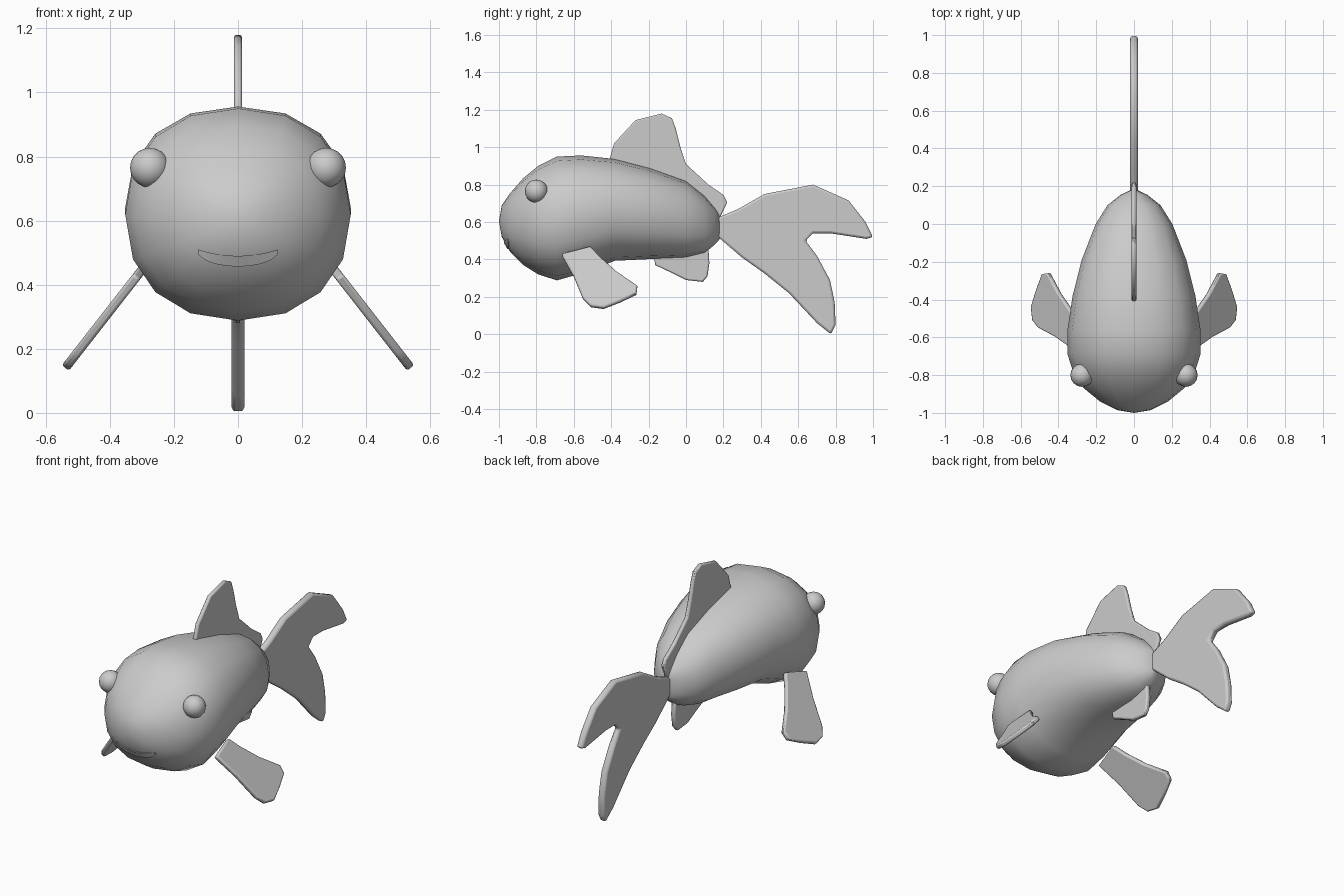
import bpy, bmesh, math
from mathutils import Vector
from mathutils.bvhtree import BVHTree

if "Cube" in bpy.data.objects:
    bpy.data.objects.remove(bpy.data.objects["Cube"])


def finish(name, bm, angle=45):
    bmesh.ops.recalc_face_normals(bm, faces=bm.faces)
    me = bpy.data.meshes.new(name)
    bm.to_mesh(me)
    bm.free()
    ob = bpy.data.objects.new(name, me)
    bpy.context.collection.objects.link(ob)
    bpy.ops.object.select_all(action='DESELECT')
    ob.select_set(True)
    bpy.context.view_layer.objects.active = ob
    bpy.ops.object.shade_smooth_by_angle(angle=math.radians(angle))
    return ob


def fin(name, outline, half, place=lambda y, z: (0, y, z), normal=(1, 0, 0)):
    """Flat (y, z) outline thickened to both sides, with a softened rim."""
    bm = bmesh.new()
    n = Vector(normal).normalized() * half
    face = bm.faces.new([bm.verts.new(Vector(place(y, z)) - n) for y, z in outline])
    res = bmesh.ops.extrude_face_region(bm, geom=[face], use_keep_orig=True)
    moved = [v for v in res['geom'] if isinstance(v, bmesh.types.BMVert)]
    bmesh.ops.translate(bm, verts=moved, vec=2 * n)
    ob = finish(name, bm)
    bev = ob.modifiers.new("soft_rim", 'BEVEL')
    bev.width = half * 0.6
    bev.segments = 2
    bev.limit_method = 'ANGLE'
    bev.angle_limit = math.radians(60)
    return ob


# Body: 16-sided slightly squared rings (y, top, bottom, half width)
RINGS = [(-0.985, 0.69, 0.52, 0.09), (-0.94, 0.755, 0.44, 0.18),
         (-0.87, 0.835, 0.37, 0.265), (-0.79, 0.90, 0.32, 0.32),
         (-0.69, 0.95, 0.288, 0.352), (-0.56, 0.956, 0.325, 0.352),
         (-0.38, 0.937, 0.393, 0.325), (-0.19, 0.888, 0.402, 0.277),
         (0.0, 0.82, 0.41, 0.203), (0.10, 0.74, 0.435, 0.14),
         (0.155, 0.675, 0.48, 0.07), (0.183, 0.635, 0.512, 0.012)]
SIDES = 16


def power(v):
    return math.copysign(abs(v) ** 0.9, v) if abs(v) > 1e-6 else 0.0


bm = bmesh.new()
rings = []
for y, top, bottom, w in RINGS:
    angles = [2 * math.pi * i / SIDES for i in range(SIDES)]
    rings.append([bm.verts.new((w * power(math.sin(a)), y,
                  (top + bottom) / 2 + (top - bottom) / 2 * power(math.cos(a))))
                  for a in angles])
nose = bm.verts.new((0, -1.0, 0.605))
for i in range(SIDES):
    j = (i + 1) % SIDES
    bm.faces.new((nose, rings[0][i], rings[0][j]))
    for a, b in zip(rings, rings[1:]):
        bm.faces.new((a[i], b[i], b[j], a[j]))
bm.faces.new(rings[-1])
bmesh.ops.recalc_face_normals(bm, faces=bm.faces)
skin = BVHTree.FromBMesh(bm)
finish("body", bm, 60)

# Mouth: crescent strip laid on the face
bm = bmesh.new()
rows = []
for i in range(13):
    t = -1 + i / 6
    x = 0.125 * t
    hi = 0.49 + 0.02 * t * t
    lo = 0.457 + 0.024 * t * t + 0.014 * t ** 6
    row = []
    for k in range(4):
        z = lo + (hi - lo) * k / 3
        hit = skin.ray_cast(Vector((x, -2, z)), Vector((0, 1, 0)))[0]
        row.append(bm.verts.new((x, hit.y - 0.006, z)))
    rows.append(row)
for a, b in zip(rows, rows[1:]):
    for k in range(3):
        bm.faces.new((a[k], b[k], b[k + 1], a[k + 1]))
res = bmesh.ops.extrude_face_region(bm, geom=bm.faces[:], use_keep_orig=True)
bmesh.ops.translate(bm, vec=(0, 0.02, 0),
                    verts=[v for v in res['geom'] if isinstance(v, bmesh.types.BMVert)])
finish("mouth", bm)

# Fins on the centre line
fin("dorsal_fin", [(-0.41, 0.93), (-0.385, 1.02), (-0.27, 1.145), (-0.13, 1.18),
                   (-0.075, 1.155), (-0.055, 1.10), (-0.03, 1.0), (0.0, 0.91),
                   (0.12, 0.80), (0.20, 0.745), (0.22, 0.705), (0.18, 0.62),
                   (0.05, 0.70), (-0.20, 0.84)], 0.012)
fin("tail_fin", [(0.16, 0.62), (0.28, 0.67), (0.42, 0.75), (0.68, 0.80),
                 (0.87, 0.715), (0.96, 0.60), (1.0, 0.52), (0.965, 0.51),
                 (0.77, 0.54), (0.68, 0.54), (0.64, 0.50), (0.70, 0.42),
                 (0.77, 0.29), (0.795, 0.17), (0.80, 0.05), (0.775, 0.0),
                 (0.70, 0.06), (0.55, 0.22), (0.42, 0.325), (0.30, 0.41),
                 (0.16, 0.53)], 0.02)
fin("anal_fin", [(-0.17, 0.41), (-0.165, 0.37), (-0.08, 0.33), (0.0, 0.29),
                 (0.09, 0.28), (0.115, 0.31), (0.125, 0.38), (0.12, 0.46),
                 (-0.1, 0.45)], 0.014)

# Paired side fins and eyes
for side, s in (("left", 1), ("right", -1)):
    fin("pectoral_fin_" + side,
        [(-0.665, 0.425), (-0.51, 0.465), (-0.46, 0.41), (-0.37, 0.33),
         (-0.26, 0.255), (-0.265, 0.215), (-0.35, 0.175), (-0.44, 0.14),
         (-0.51, 0.15), (-0.55, 0.19), (-0.60, 0.31)], 0.014,
        lambda y, z, s=s: (s * (0.305 + (0.44 - z) * 0.78), y, z),
        (s, 0, 0.78))
    bm = bmesh.new()
    bmesh.ops.create_uvsphere(bm, u_segments=16, v_segments=10, radius=0.062)
    bmesh.ops.translate(bm, verts=bm.verts, vec=(s * 0.275, -0.80, 0.765))
    finish("eye_" + side, bm)
